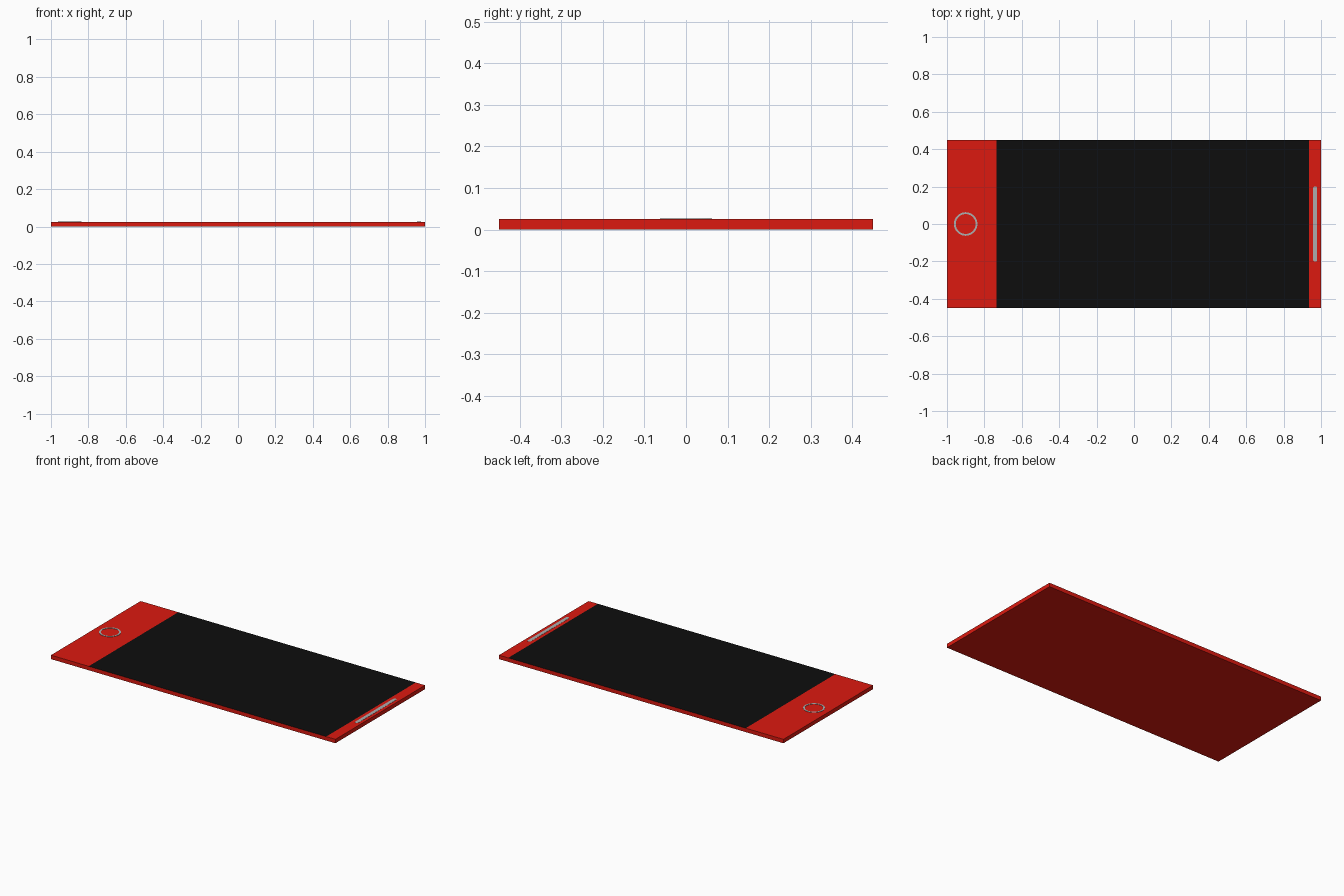
import bpy, bmesh, math

if "Cube" in bpy.data.objects:
    bpy.data.objects.remove(bpy.data.objects["Cube"])

W, D, H = 1.0, 0.45, 0.025          # half length, half width, thickness
SCREEN_X = (-0.735, 0.935)


def material(name, rgb):
    m = bpy.data.materials.new(name)
    m.diffuse_color = (*rgb, 1)
    m.use_nodes = True
    m.node_tree.nodes["Principled BSDF"].inputs["Base Color"].default_value = m.diffuse_color
    return m


def finish(name, bm, *mats):
    bmesh.ops.recalc_face_normals(bm, faces=bm.faces)
    me = bpy.data.meshes.new(name)
    bm.to_mesh(me)
    bm.free()
    for m in mats:
        me.materials.append(m)
    ob = bpy.data.objects.new(name, me)
    bpy.context.collection.objects.link(ob)
    return ob


def raise_loops(bm, outer, inner, z0, z1):
    # Walls and top of a raised outline; an inner loop makes it a ring
    def ring(pts, z):
        return [bm.verts.new((x, y, z)) for x, y in pts]
    loops = [ring(outer, z0), ring(outer, z1)]
    if inner:
        loops += [ring(inner, z1), ring(inner, z0)]
    n = len(outer)
    for a, b in zip(loops, loops[1:]):
        for i in range(n):
            j = (i + 1) % n
            bm.faces.new((a[i], a[j], b[j], b[i]))
    if not inner:
        bm.faces.new(loops[1])


def arc(cx, cy, r, start, end, n):
    return [(cx + r * math.cos(start + (end - start) * i / n),
             cy + r * math.sin(start + (end - start) * i / n)) for i in range(n)]


red = material("red", (0.72, 0.01, 0.005))
black = material("black", (0.004, 0.004, 0.004))
grey = material("light_grey", (0.42, 0.42, 0.42))

# Slab body, cut across so the flush screen is its own face
bm = bmesh.new()
bmesh.ops.create_cube(bm, size=1)
for v in bm.verts:
    v.co = (v.co.x * 2 * W, v.co.y * 2 * D, (v.co.z + 0.5) * H)
for x in SCREEN_X:
    bmesh.ops.bisect_plane(bm, geom=bm.verts[:] + bm.edges[:] + bm.faces[:],
                           plane_co=(x, 0, 0), plane_no=(1, 0, 0))
bm.normal_update()
for f in bm.faces:
    cx = f.calc_center_median().x
    if f.normal.z > 0.9 and SCREEN_X[0] < cx < SCREEN_X[1]:
        f.material_index = 1
finish("body_and_screen", bm, red, black)

# Home button ring
bm = bmesh.new()
raise_loops(bm, arc(-0.9, 0, 0.063, 0, math.tau, 48),
            arc(-0.9, 0, 0.053, 0, math.tau, 48), H, H + 0.002)
finish("button_ring", bm, grey)

# Earpiece slot with rounded ends
bm = bmesh.new()
r, x, y = 0.0115, 0.968, 0.19
slot = (arc(x, y, r, 0, math.pi, 8) + [(x - r, y)]
        + arc(x, -y, r, math.pi, math.tau, 8) + [(x + r, -y)])
raise_loops(bm, slot, None, H, H + 0.001)
finish("earpiece_slot", bm, grey)
